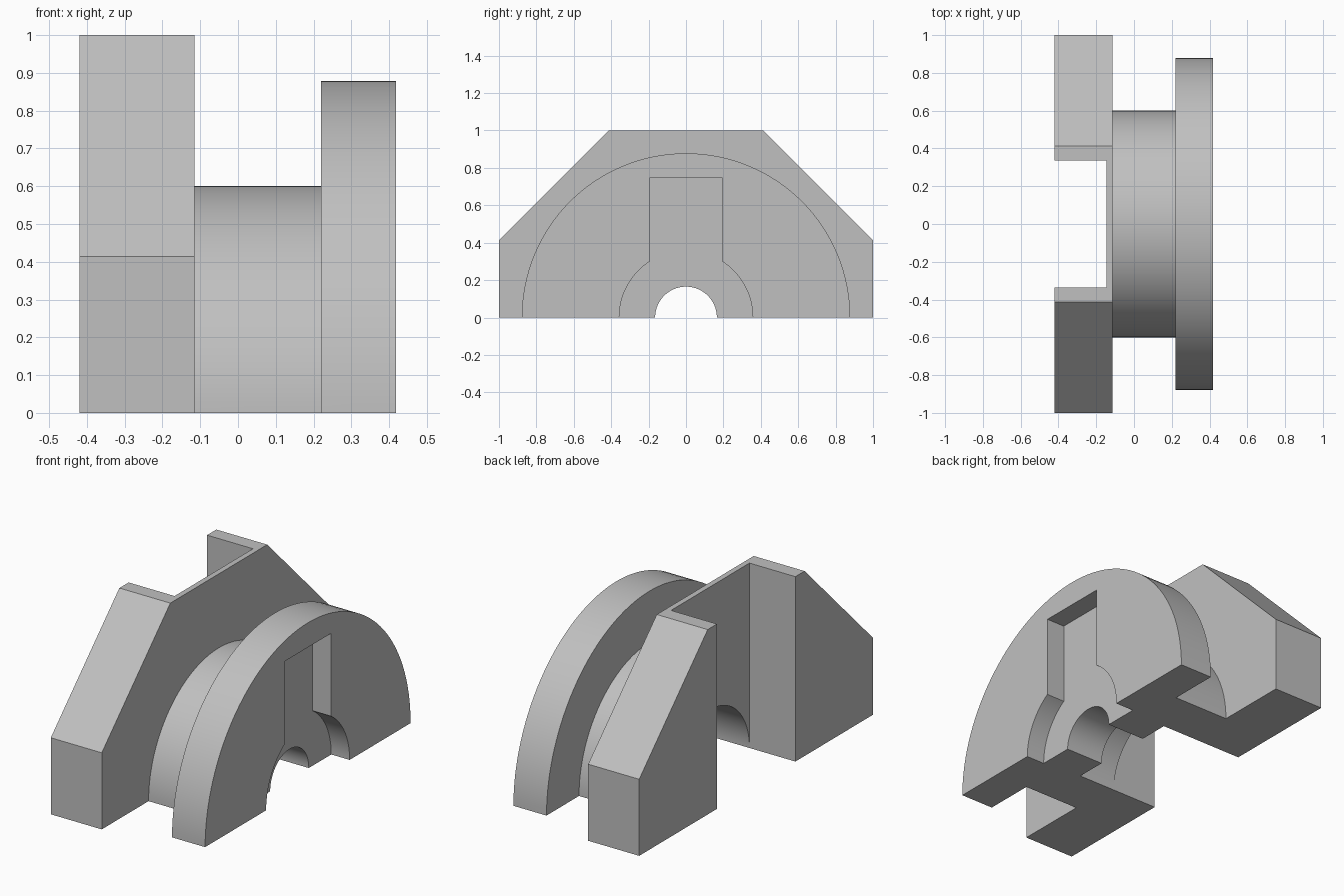
import bpy
import bmesh
from math import pi, cos
from mathutils import Matrix

if "Cube" in bpy.data.objects:
    bpy.data.objects.remove(bpy.data.objects["Cube"], do_unlink=True)

# Single plain grey
grey = bpy.data.materials.new("plain_grey")
grey.use_nodes = True
colour = (0.53, 0.53, 0.53, 1)
grey.diffuse_color = colour
grey.node_tree.nodes["Principled BSDF"].inputs["Base Color"].default_value = colour


def add_object(name, bm):
    mesh = bpy.data.meshes.new(name)
    bm.to_mesh(mesh)
    bm.free()
    mesh.materials.append(grey)
    obj = bpy.data.objects.new(name, mesh)
    bpy.context.collection.objects.link(obj)
    return obj


def disc(name, radius, x0, x1, sides=128, turn=0.0):
    """Cylinder or prism lying along x."""
    bm = bmesh.new()
    place = (Matrix.Translation(((x0 + x1) / 2, 0, 0))
             @ Matrix.Rotation(pi / 2, 4, "Y") @ Matrix.Rotation(turn, 4, "Z"))
    bmesh.ops.create_cone(bm, cap_ends=True, segments=sides, radius1=radius,
                          radius2=radius, depth=x1 - x0, matrix=place)
    return add_object(name, bm)


def block(name, x0, x1, half_width, z0, z1):
    bm = bmesh.new()
    place = (Matrix.Translation(((x0 + x1) / 2, 0, (z0 + z1) / 2))
             @ Matrix.Diagonal((x1 - x0, 2 * half_width, z1 - z0, 1)))
    bmesh.ops.create_cube(bm, size=1, matrix=place)
    return add_object(name, bm)


def combine(body, tool, operation):
    mod = body.modifiers.new(tool.name, "BOOLEAN")
    mod.operation = operation
    mod.solver = "EXACT"
    mod.object = tool
    tool.hide_render = True
    bpy.context.view_layer.objects.active = body
    bpy.ops.object.modifier_apply(modifier=mod.name)
    bpy.data.objects.remove(tool, do_unlink=True)


# Solid parts: octagonal flange, hub and round flange
left, right = -0.42, 0.418
body = disc("bearing_half", 1 / cos(pi / 8), left, -0.115, 8, pi / 8)
combine(body, disc("hub", 0.6, -0.13, 0.3), "UNION")
combine(body, disc("round_flange", 0.878, 0.22, right), "UNION")

# Cuts: lower half, channel, inner cavity, bore and keyhole recess
for cutter in (
    block("lower_half", -1, 1, 2, -2, 0),
    block("channel", -1, -0.145, 0.335, -1, 2),
    disc("cavity", 0.335, -0.3, 0.08),
    disc("bore", 0.165, -0.2, 1),
    disc("recess_round", 0.357, 0.308, 1),
    block("recess_slot", 0.308, 1, 0.196, -1, 0.745),
):
    combine(body, cutter, "DIFFERENCE")

# Smooth curved walls, crisp edges
bpy.ops.object.select_all(action="DESELECT")
body.select_set(True)
bpy.context.view_layer.objects.active = body
bpy.ops.object.shade_smooth_by_angle(angle=pi / 9)
